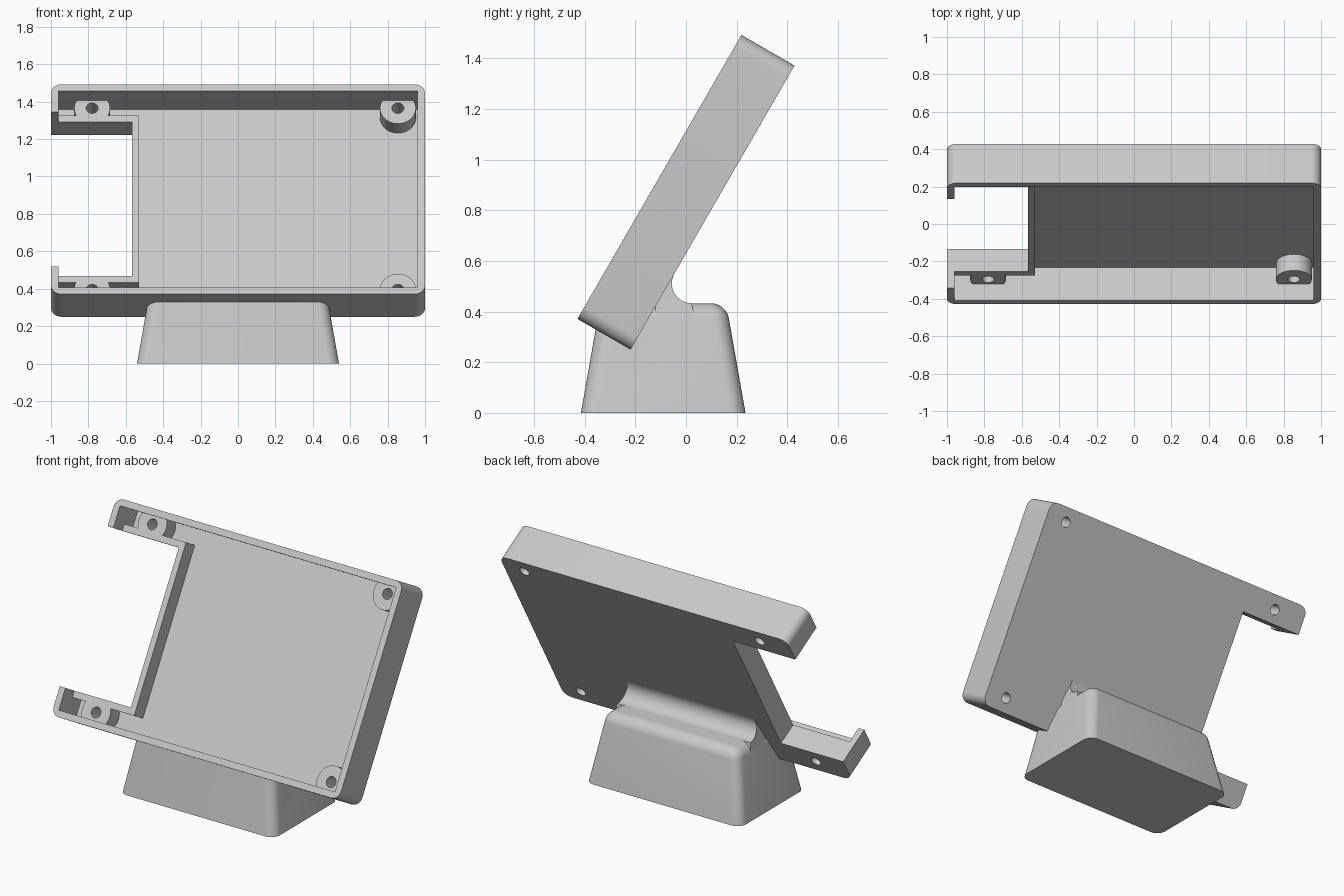
import bpy, bmesh, math
from mathutils import Matrix, Vector

if "Cube" in bpy.data.objects:
    bpy.data.objects.remove(bpy.data.objects["Cube"])

TILT = math.radians(60)
W, H, D = 1.0, 1.295, 0.242        # case half width, height, depth
WALL, LIP = 0.04, 0.14             # wall thickness, height of inner lip and bosses
TAPER = math.tan(math.radians(10))
# local axes of the tilted case: x, up along the panel, out of the front
CASE = Matrix.Translation((0, -0.219, 0.25)) @ Matrix.Rotation(TILT, 4, 'X')

grey = bpy.data.materials.new("light grey")
grey.diffuse_color = (0.58, 0.58, 0.58, 1)
grey.use_nodes = True
grey.node_tree.nodes["Principled BSDF"].inputs["Base Color"].default_value = grey.diffuse_color


def finish(name, bm, matrix=None):
    if matrix:
        bm.transform(matrix)
    bmesh.ops.recalc_face_normals(bm, faces=bm.faces)
    me = bpy.data.meshes.new(name)
    bm.to_mesh(me)
    bm.free()
    me.materials.append(grey)
    ob = bpy.data.objects.new(name, me)
    bpy.context.collection.objects.link(ob)
    return ob


def box_bm(lo, hi):
    bm = bmesh.new()
    bmesh.ops.create_cube(bm, size=1)
    lo, hi = Vector(lo), Vector(hi)
    for v in bm.verts:
        v.co = Vector([(a + b) / 2 + c * (b - a) for a, b, c in zip(lo, hi, v.co)])
    return bm


def box(name, lo, hi):
    return finish(name, box_bm(lo, hi), CASE)


def cylinder(name, x, y, r, z0, z1, clamp=False):
    bm = bmesh.new()
    bmesh.ops.create_cone(bm, cap_ends=True, segments=40, radius1=r, radius2=r, depth=z1 - z0)
    for v in bm.verts:
        v.co += Vector((x, y, (z0 + z1) / 2))
        if clamp:   # keep bosses inside the case wall
            v.co.y = min(max(v.co.y, 0.02), H - 0.02)
    return finish(name, bm, CASE)


def activate(ob):
    bpy.ops.object.select_all(action='DESELECT')
    ob.select_set(True)
    bpy.context.view_layer.objects.active = ob


def boolean(ob, tool, op):
    m = ob.modifiers.new("bool", 'BOOLEAN')
    m.object, m.operation, m.solver = tool, op, 'EXACT'
    activate(ob)
    bpy.ops.object.modifier_apply(modifier=m.name)
    bpy.data.objects.remove(tool)


# tilted case: rounded tray
bm = box_bm((-W, 0, 0), (W, H, D))
corners = [e for e in bm.edges if abs(e.verts[0].co.z - e.verts[1].co.z) > 0.1]
bmesh.ops.bevel(bm, geom=corners, offset=0.055, segments=8, profile=0.5, affect='EDGES')
case = finish("case", bm, CASE)
boolean(case, box("cavity", (-W + WALL, WALL, WALL), (W - WALL, H - WALL, 1)), 'DIFFERENCE')

# low lip around the side opening
c0, c1, cx = 0.172, H - 0.172, -0.567
boolean(case, box("lip", (-0.98, c0 - WALL, 0.02), (cx + 0.037, c1 + WALL, LIP)), 'UNION')

# screw bosses, side opening, screw holes
spots = [(x, y) for x in (-0.78, 0.855) for y in (0.088, H - 0.088)]
for x, y in spots:
    boolean(case, cylinder("boss", x, y, 0.096, 0.02, LIP, True), 'UNION')
boolean(case, box("opening", (-1.2, c0, -0.2), (cx, c1, 0.5)), 'DIFFERENCE')
for x, y in spots:
    boolean(case, cylinder("hole", x, y, 0.032, -0.1, 0.4), 'DIFFERENCE')

# tapered foot with rounded sides and top
TOP = 0.433
bm = box_bm((-0.54, -0.415, 0), (0.54, 0.235, TOP))
for v in bm.verts:
    if v.co.z > 0.1:
        v.co.x -= math.copysign(TOP * TAPER, v.co.x)
        v.co.y += TOP * TAPER if v.co.y < 0 else -TOP * TAPER
rounded = [e for e in bm.edges if max(v.co.z for v in e.verts) > 0.1]
bmesh.ops.bevel(bm, geom=rounded, offset=0.06, segments=8, profile=0.5, affect='EDGES')
foot = finish("foot", bm)

# concave fillet joining the foot to the back of the case
R, cy, cz = 0.078, 0.022, TOP + 0.078
profile = [(-0.12, 0.36), (0.04, 0.36)]
for i in range(13):
    a = math.radians(270 - 10 * i)
    profile.append((cy + R * math.cos(a), cz + R * math.sin(a)))
profile.append((-0.12, 0.55))
bm = bmesh.new()
ends = [[bm.verts.new((s * (0.539 - z * TAPER), y, z)) for y, z in profile] for s in (-1, 1)]
for ring in ends:
    bm.faces.new(ring)
for i in range(len(profile)):
    j = (i + 1) % len(profile)
    bm.faces.new((ends[0][i], ends[0][j], ends[1][j], ends[1][i]))
boolean(foot, finish("fillet", bm), 'UNION')
# trim the foot where it enters the case
boolean(foot, box("trim", (-2, 0.02, 0.02), (2, 2, 2)), 'DIFFERENCE')

for ob in (case, foot):
    activate(ob)
    bpy.ops.object.shade_smooth_by_angle(angle=math.radians(30))
